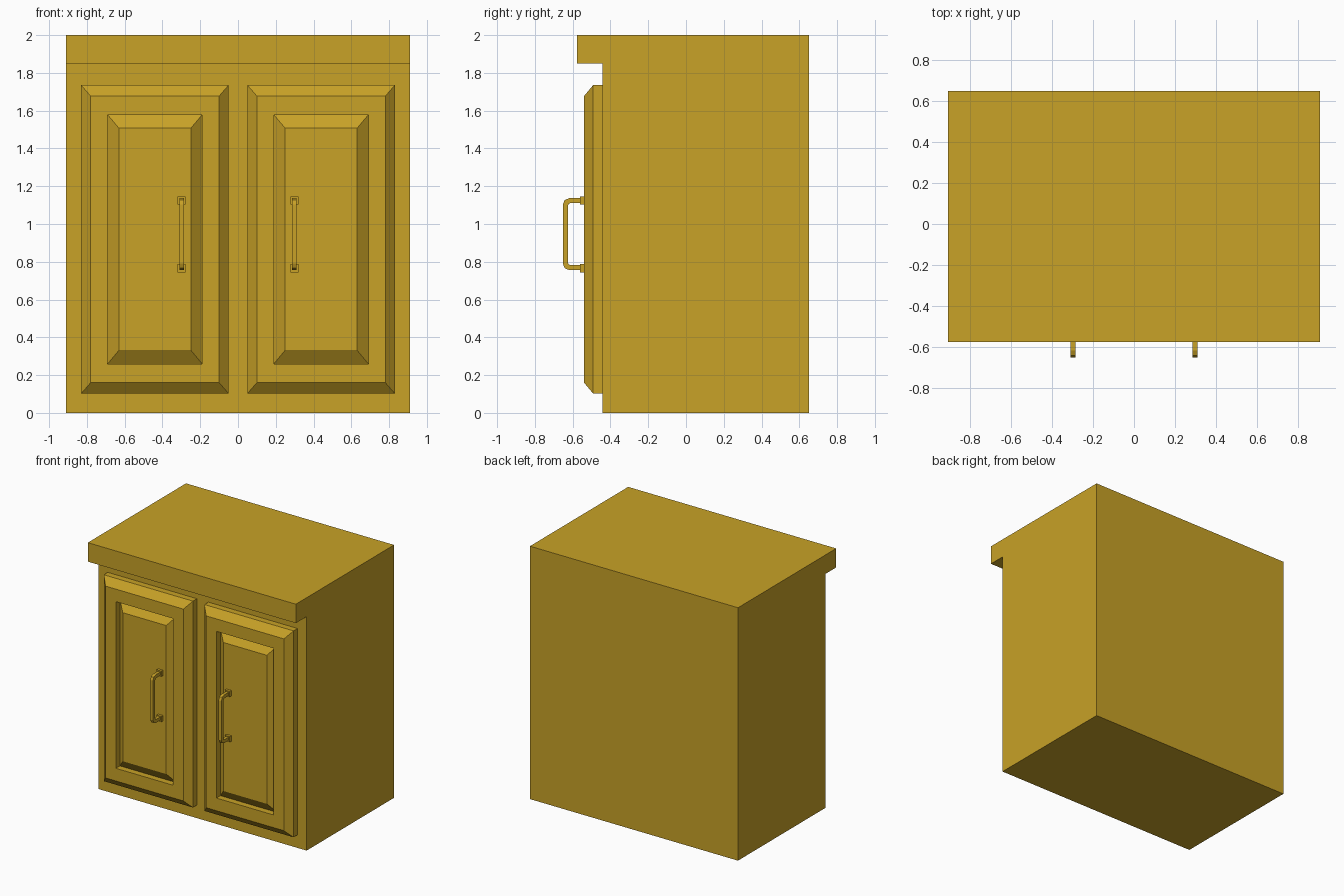
import bpy, bmesh
from math import sin, cos, pi

if "Cube" in bpy.data.objects:
    bpy.data.objects.remove(bpy.data.objects["Cube"])

mat = bpy.data.materials.new("ochre")
mat.diffuse_color = (0.58, 0.36, 0.02, 1)
mat.use_nodes = True
mat.node_tree.nodes["Principled BSDF"].inputs["Base Color"].default_value = mat.diffuse_color


def finish(name, bm, mirror=False):
    bmesh.ops.recalc_face_normals(bm, faces=bm.faces)
    me = bpy.data.meshes.new(name)
    bm.to_mesh(me)
    bm.free()
    me.materials.append(mat)
    ob = bpy.data.objects.new(name, me)
    bpy.context.collection.objects.link(ob)
    if mirror:
        ob.modifiers.new("other_side", 'MIRROR')
    return ob


def extrude_x(bm, profile, x0, x1):
    """Extrude a closed (y, z) profile from x0 to x1."""
    a = [bm.verts.new((x0, y, z)) for y, z in profile]
    b = [bm.verts.new((x1, y, z)) for y, z in profile]
    n = len(profile)
    for i in range(n):
        j = (i + 1) % n
        bm.faces.new((a[i], a[j], b[j], b[i]))
    bm.faces.new(a)
    bm.faces.new(b)


# Cabinet carcass with the front-overhanging worktop
bm = bmesh.new()
extrude_x(bm, [(0.65, 0), (0.65, 2), (-0.577, 2), (-0.577, 1.85),
               (-0.442, 1.85), (-0.442, 0)], -0.91, 0.91)
finish("cabinet_body", bm)

# Door: nested rectangular rings (x0, x1, z0, z1, y) from back to raised panel
rings = [(0.05, 0.83, 0.103, 1.735, -0.442),
         (0.05, 0.83, 0.103, 1.735, -0.492),
         (0.10, 0.78, 0.16, 1.677, -0.54),
         (0.19, 0.69, 0.26, 1.578, -0.54),
         (0.19, 0.69, 0.26, 1.578, -0.49),
         (0.25, 0.63, 0.332, 1.507, -0.54)]
bm = bmesh.new()
loops = [[bm.verts.new(p) for p in ((x0, y, z0), (x1, y, z0), (x1, y, z1), (x0, y, z1))]
         for x0, x1, z0, z1, y in rings]
for a, b in zip(loops, loops[1:]):
    for i in range(4):
        j = (i + 1) % 4
        bm.faces.new((a[i], a[j], b[j], b[i]))
bm.faces.new(loops[0])
bm.faces.new(loops[-1])
finish("doors", bm, mirror=True)

# Handle bar: C-shaped strip with rounded corners
FRONT, TIP, LOW, HIGH, T = -0.54, -0.652, 0.756, 1.137, 0.027


def side(off):
    r = 0.034 - off * 0.8
    y, lo, hi = TIP + off, LOW + off, HIGH - off
    pts = [(FRONT, hi)]
    pts += [(y + r - r * sin(t), hi - r + r * cos(t)) for t in (0, pi / 4, pi / 2)]
    pts += [(y + r - r * cos(t), lo + r - r * sin(t)) for t in (0, pi / 4, pi / 2)]
    return pts + [(FRONT, lo)]


bm = bmesh.new()
extrude_x(bm, side(0) + side(T)[::-1], 0.287, 0.311)
finish("door_handles", bm, mirror=True)

# Square mounting plates at both ends of the handle
bm = bmesh.new()
for zc in (LOW + T / 2 - 0.003, HIGH - T / 2 + 0.001):
    h = 0.022
    extrude_x(bm, [(FRONT, zc - h), (FRONT, zc + h), (-0.561, zc + h), (-0.561, zc - h)],
              0.278, 0.320)
finish("handle_plates", bm, mirror=True)
